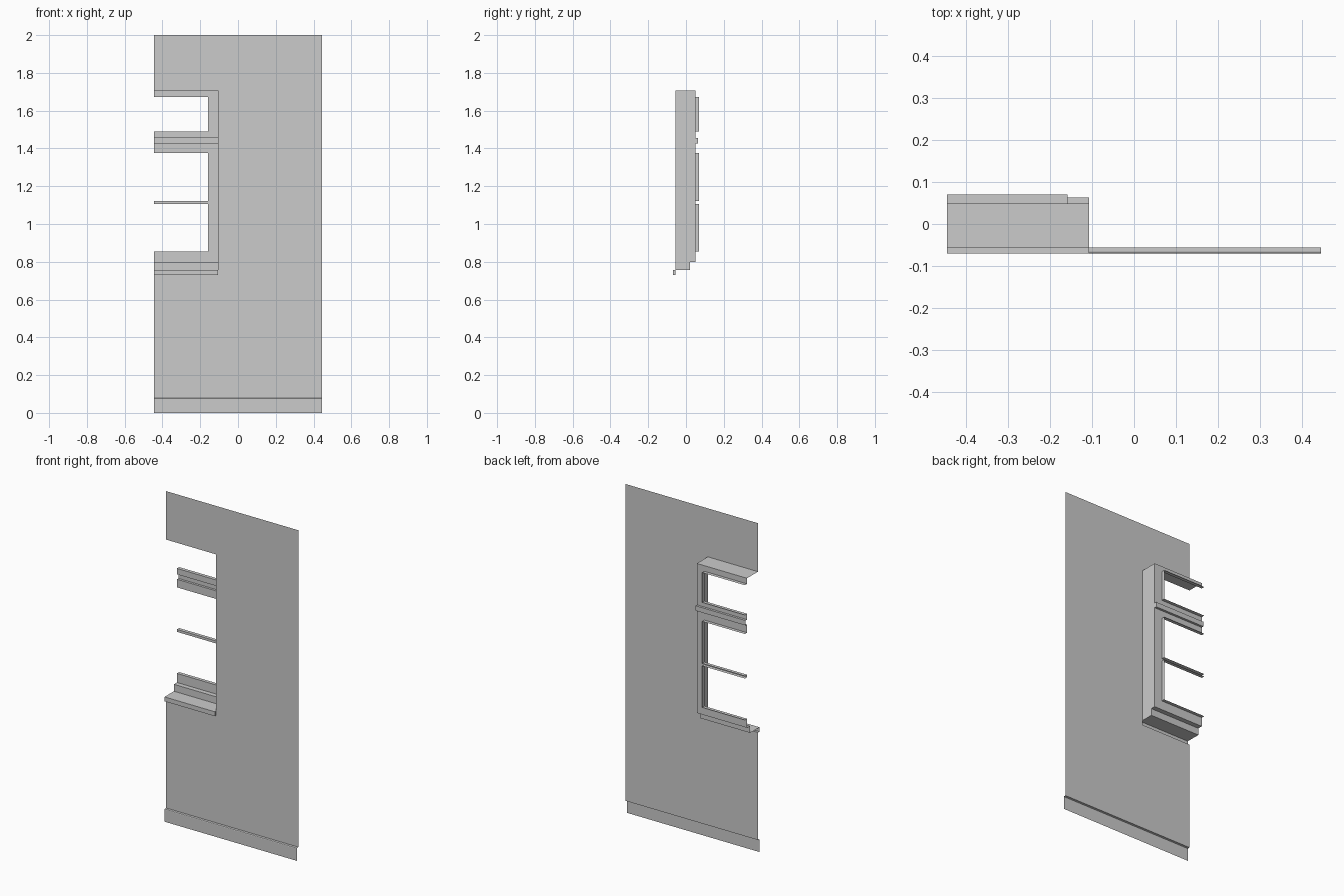
import bpy, bmesh

if "Cube" in bpy.data.objects:
    bpy.data.objects.remove(bpy.data.objects["Cube"])

# Key positions
LEFT, RIGHT, JAMB, PANE = -0.444, 0.444, -0.107, -0.158
FRONT, WALL, FRAME, BACK = -0.07, -0.056, 0.049, 0.07
SILL_Z, HEAD_Z = 0.757, 1.706


def finish(name, bm):
    bmesh.ops.remove_doubles(bm, verts=bm.verts, dist=1e-5)
    mesh = bpy.data.meshes.new(name)
    bm.to_mesh(mesh)
    bm.free()
    obj = bpy.data.objects.new(name, mesh)
    bpy.context.collection.objects.link(obj)
    return obj


def polygon(bm, points):
    return bm.faces.new([bm.verts.new(p) for p in points])


def run_x(bm, profile, x0=LEFT, x1=RIGHT):
    """Sweep an open (y, z) profile along x."""
    for a, b in zip(profile, profile[1:]):
        polygon(bm, [(x0, *a), (x1, *a), (x1, *b), (x0, *b)])


def panel(bm, xs, zs, y, holes):
    """Flat front-facing sheet on a grid, leaving out the hole cells."""
    for i in range(len(xs) - 1):
        for j in range(len(zs) - 1):
            if (i, j) not in holes:
                a, b, c, d = xs[i], xs[i + 1], zs[j], zs[j + 1]
                polygon(bm, [(a, y, c), (b, y, c), (b, y, d), (a, y, d)])


def pane_lip(bm, z0, z1):
    """Three-sided return behind a pane opening, open at the module edge."""
    path = [(LEFT, z0), (PANE, z0), (PANE, z1), (LEFT, z1)]
    for (xa, za), (xb, zb) in zip(path, path[1:]):
        polygon(bm, [(xa, FRAME, za), (xb, FRAME, zb), (xb, BACK, zb), (xa, BACK, za)])


def sash(name, zs, holes):
    bm = bmesh.new()
    panel(bm, [LEFT, PANE, JAMB], zs, FRAME, [(0, j) for j in holes])
    for j in holes:
        pane_lip(bm, zs[j], zs[j + 1])
    finish(name, bm)


# Wall sheet with the half window opening
bm = bmesh.new()
panel(bm, [LEFT, JAMB, RIGHT], [0.078, 0.73, HEAD_Z, 2.0], WALL, [(0, 1)])
finish("wall", bm)

# Baseboard with an eased top edge
bm = bmesh.new()
run_x(bm, [(FRONT, 0), (FRONT, 0.073), (-0.0685, 0.0765), (-0.065, 0.078), (WALL, 0.078)])
finish("baseboard", bm)

# Window reveal: head and side jamb
bm = bmesh.new()
run_x(bm, [(FRAME, HEAD_Z), (WALL, HEAD_Z)], LEFT, JAMB)
jamb = [(WALL, SILL_Z), (WALL, HEAD_Z), (FRAME, HEAD_Z), (FRAME, 0.799), (0.02, 0.799), (0.02, SILL_Z)]
polygon(bm, [(JAMB, y, z) for y, z in jamb])
finish("window_reveal", bm)

# Sill with projecting nose, and the step up to the frame
bm = bmesh.new()
run_x(bm, [(WALL, 0.73), (FRONT, 0.73), (FRONT, SILL_Z), (0.02, SILL_Z), (0.02, 0.799), (FRAME, 0.799)],
      LEFT, JAMB)
polygon(bm, [(JAMB, y, z) for y, z in [(FRONT, 0.73), (WALL, 0.73), (WALL, SILL_Z), (FRONT, SILL_Z)]])
finish("window_sill", bm)

# Sashes: two panes below split by a glazing bar, one pane above
sash("lower_sash", [0.799, 0.854, 1.106, 1.121, 1.376, 1.425], [1, 3])
sash("upper_sash", [1.455, 1.491, 1.672, HEAD_Z], [1])

# Recessed groove between the sashes
bm = bmesh.new()
groove = [(FRAME, 1.425), (0.063, 1.425), (0.063, 1.455), (FRAME, 1.455)]
run_x(bm, groove, LEFT, JAMB)
polygon(bm, [(JAMB, y, z) for y, z in reversed(groove)])
finish("transom_groove", bm)
